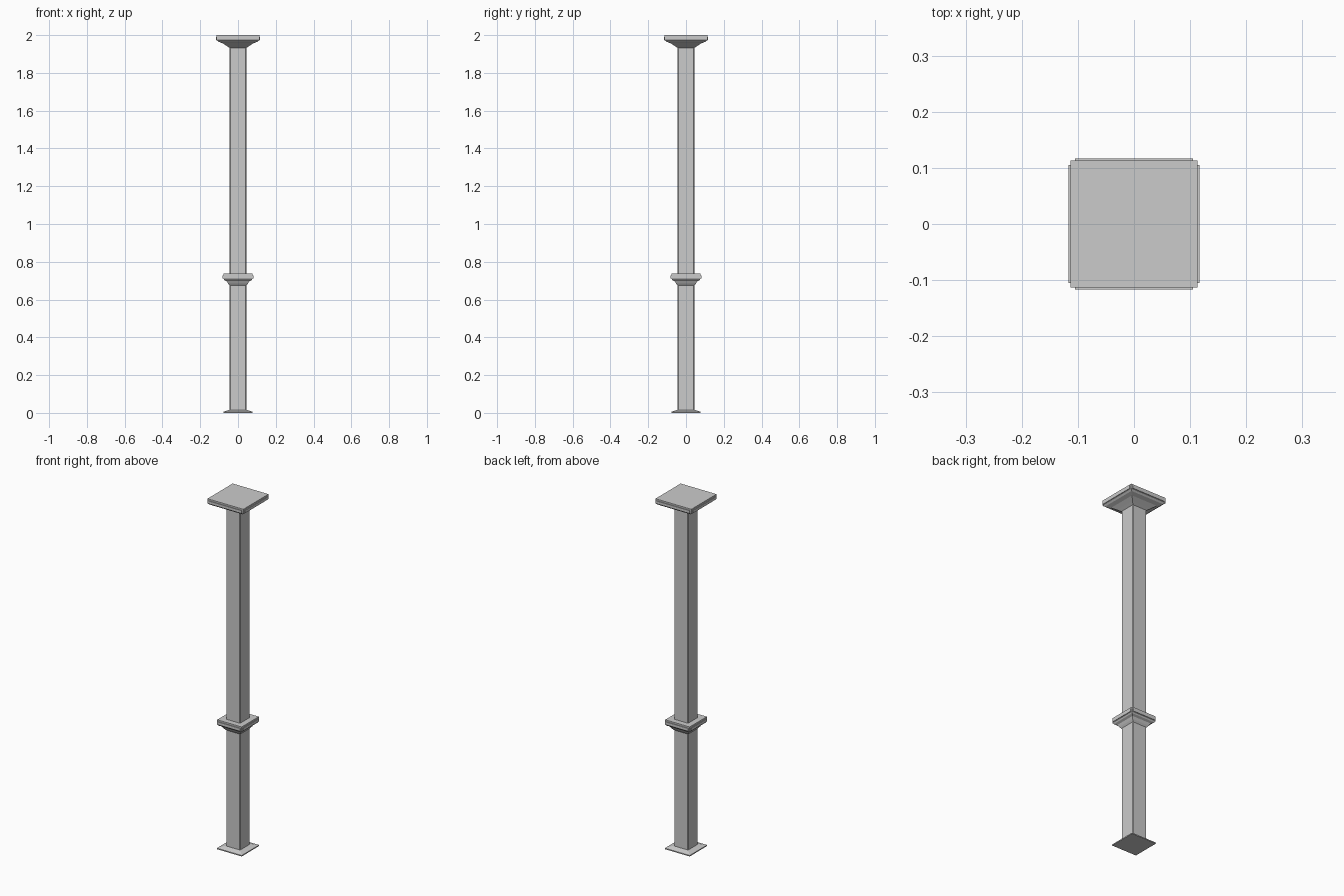
import bpy, bmesh

if "Cube" in bpy.data.objects:
    bpy.data.objects.remove(bpy.data.objects["Cube"])


def square_loft(name, rings):
    """Loft cut-cornered squares; each ring is (half width, z, corner cut)."""
    bm = bmesh.new()
    loops = []
    for h, z, c in rings:
        k = h - c
        pts = [(k, -h), (h, -k), (h, k), (k, h), (-k, h), (-h, k), (-h, -k), (-k, -h)]
        loops.append([bm.verts.new((x, y, z)) for x, y in pts])
    for a, b in zip(loops, loops[1:]):
        for i in range(8):
            j = (i + 1) % 8
            bm.faces.new((a[i], a[j], b[j], b[i]))
    bm.faces.new(loops[0][::-1])
    bm.faces.new(loops[-1])
    bmesh.ops.remove_doubles(bm, verts=bm.verts, dist=1e-6)
    bmesh.ops.recalc_face_normals(bm, faces=bm.faces)
    mesh = bpy.data.meshes.new(name)
    bm.to_mesh(mesh)
    bm.free()
    ob = bpy.data.objects.new(name, mesh)
    bpy.context.collection.objects.link(ob)
    return ob


def side_bands(name, half, depth, length, z0, z1):
    """Thin raised band on each of the four sides, stopping short of the corners."""
    bm = bmesh.new()
    for axis in (0, 1):
        size = [2 * length, 2 * length, z1 - z0]
        size[axis] = 2 * (half + depth)
        made = bmesh.ops.create_cube(bm, size=1)["verts"]
        bmesh.ops.scale(bm, vec=size, verts=made)
        bmesh.ops.translate(bm, vec=(0, 0, (z0 + z1) / 2), verts=made)
    mesh = bpy.data.meshes.new(name)
    bm.to_mesh(mesh)
    bm.free()
    ob = bpy.data.objects.new(name, mesh)
    bpy.context.collection.objects.link(ob)


# Foot plate with sloping top
square_loft("foot_plate", [(0.078, 0, 0), (0.078, 0.006, 0), (0.05, 0.015, 0)])

# Square shaft with lightly cut corners
square_loft("shaft", [(0.045, 0.005, 0.005), (0.045, 1.95, 0.005)])

# Collar: coved underside and square slab
square_loft("collar", [(0.045, 0.675, 0), (0.053, 0.685, 0), (0.06, 0.697, 0),
                       (0.072, 0.703, 0), (0.077, 0.71, 0), (0.077, 0.737, 0)])
side_bands("collar_bands", 0.077, 0.004, 0.07, 0.712, 0.728)

# Capital: coved underside and square slab
square_loft("capital", [(0.045, 1.933, 0), (0.06, 1.943, 0), (0.082, 1.957, 0),
                        (0.104, 1.965, 0), (0.113, 1.973, 0), (0.113, 2.0, 0)])
side_bands("capital_bands", 0.113, 0.004, 0.105, 1.975, 1.991)
